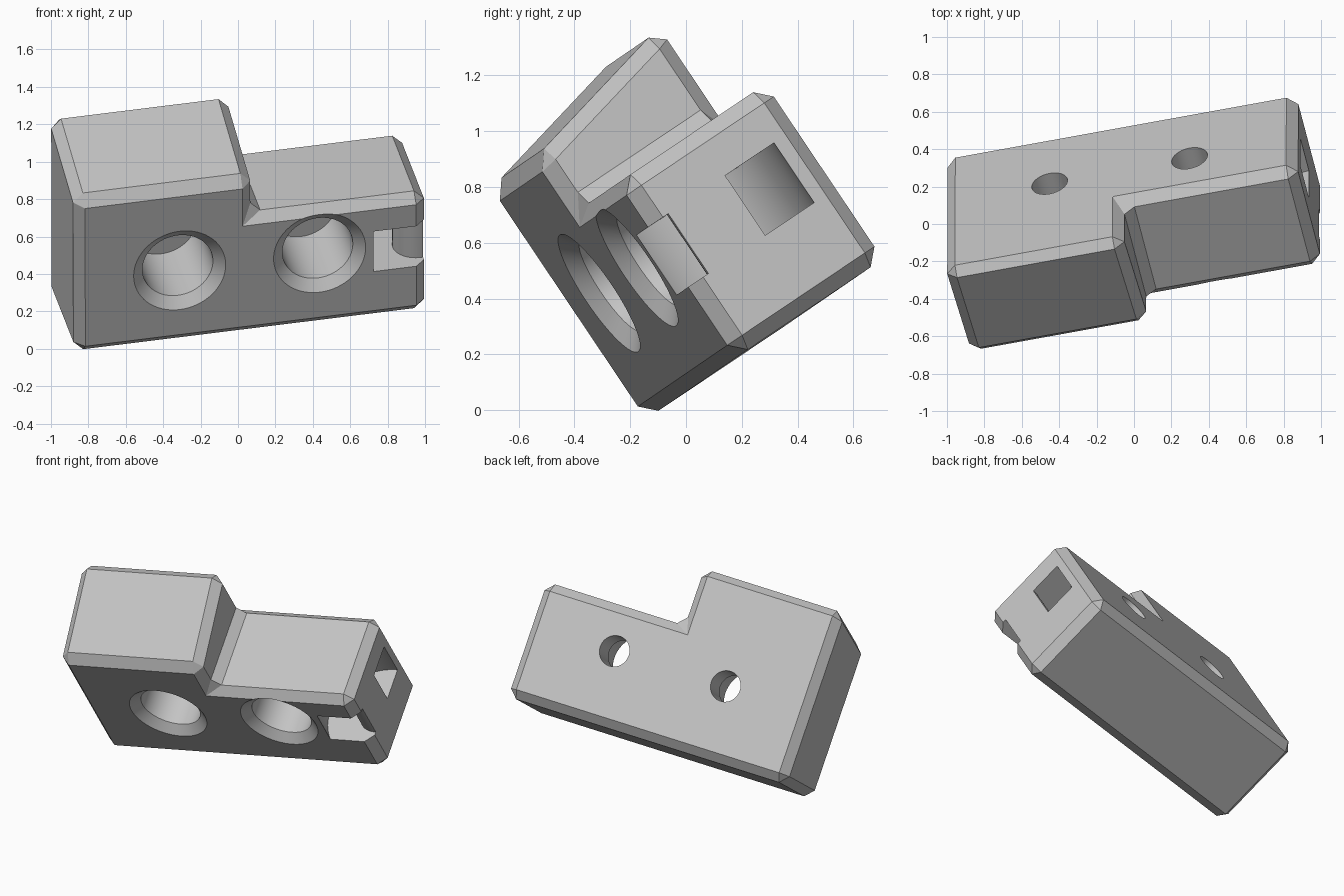
import bpy, bmesh, math
from mathutils import Matrix, Vector

if "Cube" in bpy.data.objects:
    bpy.data.objects.remove(bpy.data.objects["Cube"])

grey = bpy.data.materials.new("light_grey")
grey.use_nodes = True
grey.diffuse_color = (0.55, 0.55, 0.55, 1)
grey.node_tree.nodes["Principled BSDF"].inputs["Base Color"].default_value = grey.diffuse_color


def make_object(name, bm):
    bmesh.ops.remove_doubles(bm, verts=bm.verts, dist=1e-5)
    bmesh.ops.recalc_face_normals(bm, faces=bm.faces)
    mesh = bpy.data.meshes.new(name)
    bm.to_mesh(mesh)
    bm.free()
    mesh.materials.append(grey)
    obj = bpy.data.objects.new(name, mesh)
    bpy.context.scene.collection.objects.link(obj)
    return obj


def lathe(name, loop, place, steps=64):
    """Turn a closed (radius, height) loop around z, then place it."""
    bm = bmesh.new()
    rings = []
    for i in range(steps):
        a = 2 * math.pi * i / steps
        rings.append([bm.verts.new(place @ Vector((r * math.cos(a), r * math.sin(a), h)))
                      for r, h in loop])
    for i in range(steps):
        a, b = rings[i], rings[(i + 1) % steps]
        for j in range(len(loop)):
            k = (j + 1) % len(loop)
            if loop[j][0] or loop[k][0]:
                bm.faces.new((a[j], a[k], b[k], b[j]))
    bmesh.ops.dissolve_degenerate(bm, dist=1e-6, edges=bm.edges)
    return make_object(name, bm)


# Stepped block: side outline pushed from front to back, tall half sloping up to the back
LEFT, STEP, RIGHT = -0.88, 0.09, 1.04
BOTTOM, LOW_TOP = 0.055, 0.81
FRONT, BACK = 0.042, 0.692
bm = bmesh.new()
ends = []
for y, tall in ((FRONT, 1.05), (BACK, 1.195)):
    outline = [(LEFT, BOTTOM), (RIGHT, BOTTOM), (RIGHT, LOW_TOP),
               (STEP, LOW_TOP), (STEP, tall), (LEFT, tall)]
    ends.append([bm.verts.new((x, y, z)) for x, z in outline])
front, back = ends
bm.faces.new(front)
bm.faces.new(back[::-1])
for i in range(len(front)):
    j = (i + 1) % len(front)
    bm.faces.new((front[i], back[i], back[j], front[j]))
bmesh.ops.recalc_face_normals(bm, faces=bm.faces)
bmesh.ops.bevel(bm, geom=bm.edges[:], offset=0.054, offset_type='OFFSET',
                segments=1, affect='EDGES', clamp_overlap=True)
block = make_object("stepped_block", bm)

# Two counterbored screw holes with a flared mouth
cutters = []
to_back = Matrix.Rotation(-math.pi / 2, 4, 'X')
bore = [(0, -0.1), (0.352, -0.1), (0.252, FRONT), (0.193, 0.092),
        (0.193, 0.5), (0.098, 0.5), (0.098, 0.8), (0, 0.8)]
for x in (-0.309, 0.457):
    cutters.append(lathe("screw_hole_cutter", bore,
                         Matrix.Translation((x, 0, 0.522)) @ to_back))

# Curved strap channel around a bridge at the right end
channel = [(0.126, 0.36), (0.342, 0.36), (0.342, 0.618), (0.126, 0.618)]
cutters.append(lathe("strap_channel_cutter", channel,
                     Matrix.Translation((1.0275, 0.245, 0))))

bpy.context.view_layer.objects.active = block
block.select_set(True)
for cutter in cutters:
    cutter.hide_render = True
    mod = block.modifiers.new("cut", 'BOOLEAN')
    mod.operation = 'DIFFERENCE'
    mod.solver = 'EXACT'
    mod.object = cutter
    bpy.ops.object.modifier_apply(modifier=mod.name)
    bpy.data.objects.remove(cutter)

# Tip the block into its leaning pose
length = Vector((0.9767, 0.1768, 0.1211)).normalized()
up = Vector((0, -0.557, 0.831))
up = (up - length * up.dot(length)).normalized()
depth = up.cross(length)
block.data.transform(Matrix((length, depth, up)).transposed().to_4x4())

bpy.ops.object.select_all(action='DESELECT')
block.select_set(True)
bpy.ops.object.shade_smooth_by_angle(angle=math.radians(30))
